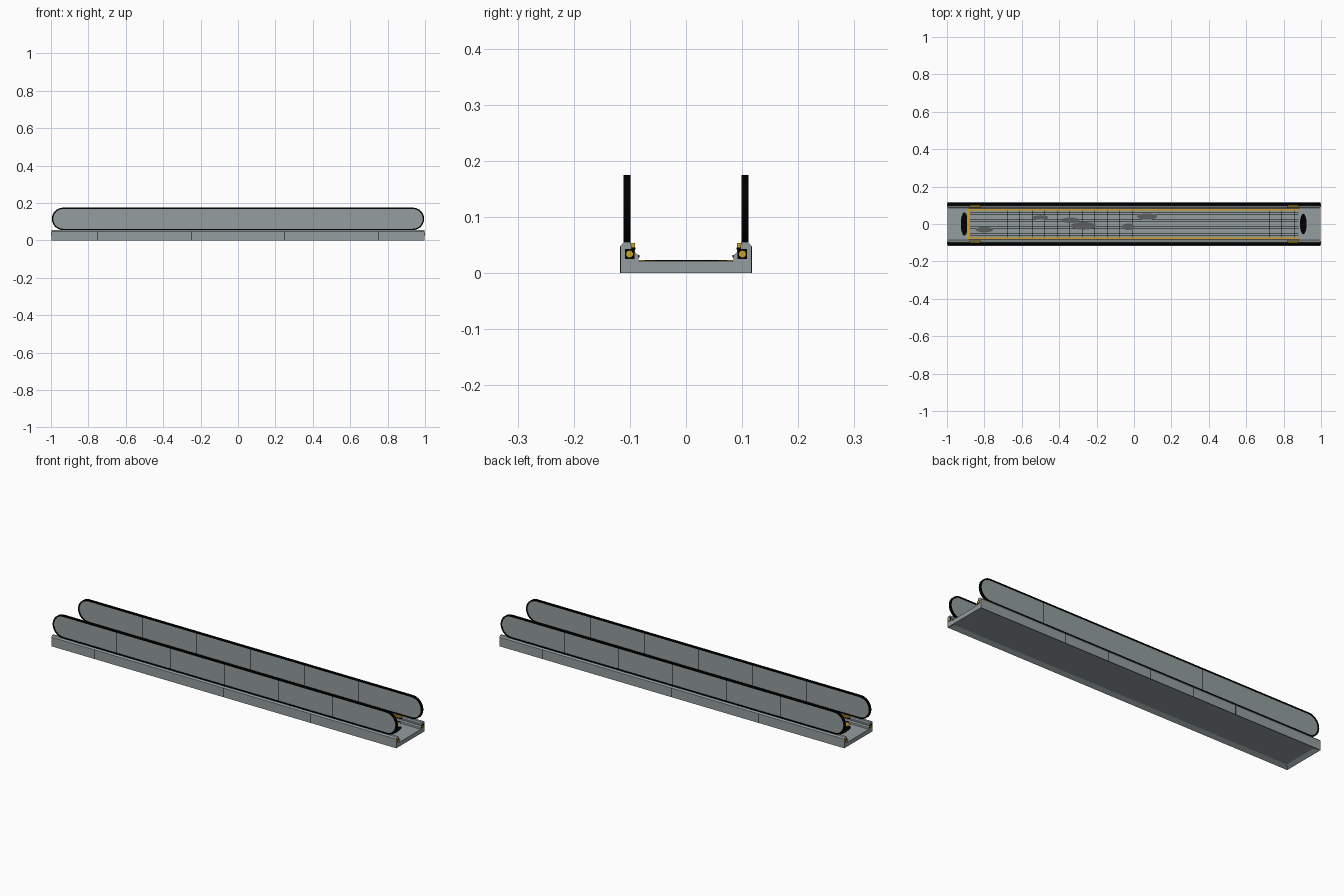
import bpy, bmesh, math
from mathutils import Matrix

if "Cube" in bpy.data.objects:
    bpy.data.objects.remove(bpy.data.objects["Cube"])


def material(name, rgb):
    m = bpy.data.materials.new(name)
    m.diffuse_color = (*rgb, 1)
    m.use_nodes = True
    m.node_tree.nodes["Principled BSDF"].inputs["Base Color"].default_value = m.diffuse_color
    return m


STEEL = material("steel grey", (0.295, 0.34, 0.342))
BLACK = material("rubber black", (0.0, 0.0, 0.0))
YELLOW = material("safety yellow", (0.62, 0.36, 0.015))
STAIN = material("stain grey", (0.11, 0.115, 0.115))


def finish(name, bm, mat):
    bmesh.ops.recalc_face_normals(bm, faces=bm.faces)
    me = bpy.data.meshes.new(name)
    bm.to_mesh(me)
    bm.free()
    me.materials.append(mat)
    ob = bpy.data.objects.new(name, me)
    bpy.context.collection.objects.link(ob)
    return ob


def boxes(name, items, mat):
    """Boxes given as (centre, size), joined as one part."""
    bm = bmesh.new()
    for c, s in items:
        bmesh.ops.create_cube(bm, size=1, matrix=Matrix.Translation(c) @ Matrix.Diagonal((*s, 1)))
    return finish(name, bm, mat)


def discs(name, items, depth, mat, axis="Z", segments=24):
    """Elliptical plates given as (centre, (radius a, radius b))."""
    bm = bmesh.new()
    for c, (a, b) in items:
        turn = Matrix.Rotation(math.pi / 2, 4, "Y") if axis == "X" else Matrix.Identity(4)
        bmesh.ops.create_cone(bm, cap_ends=True, segments=segments, radius1=1, radius2=1, depth=depth,
                              matrix=Matrix.Translation(c) @ turn @ Matrix.Diagonal((a, b, 1, 1)))
    return finish(name, bm, mat)


def stadium(half, z, r, n=16):
    """Outline with rounded ends in the XZ plane."""
    pts = []
    for side, start in ((1, -math.pi / 2), (-1, math.pi / 2)):
        for i in range(n + 1):
            a = start + math.pi * i / n
            pts.append((side * (half - r) + r * math.cos(a), z + r * math.sin(a)))
    return pts


# Trough-shaped base with stepped side skirts and a recessed underside
half = [(0.117, 0), (0.117, 0.048), (0.111, 0.055), (0.098, 0.055), (0.097, 0.043),
        (0.091, 0.042), (0.091, 0.037), (0.085, 0.032), (0.085, 0.022)]
outline = half + [(-y, z) for y, z in reversed(half)]
bm = bmesh.new()
rings = [[bm.verts.new((x, y, z)) for y, z in outline] for x in (-0.998, 0.998)]
for ring in rings:
    bm.faces.new(ring)
for i in range(len(outline)):
    j = (i + 1) % len(outline)
    bm.faces.new((rings[0][i], rings[0][j], rings[1][j], rings[1][i]))
bmesh.ops.recalc_face_normals(bm, faces=bm.faces)
bm.normal_update()
bottom = min(bm.faces, key=lambda f: f.calc_center_median().z)
bmesh.ops.inset_region(bm, faces=[bottom], thickness=0.03)
bmesh.ops.translate(bm, vec=(0, 0, 0.012), verts=bottom.verts)
finish("base", bm, STEEL)

# Balustrade panels and the handrail loops round them
CZ, R, RIM = 0.115, 0.060, 0.007
for s, side in ((-1, "front"), (1, "back")):
    y = s * 0.105
    bm = bmesh.new()
    a, b = stadium(0.995, CZ, R), stadium(0.995 - RIM, CZ, R - RIM)
    rings = [[bm.verts.new((px, y + dy, pz)) for px, pz in pts]
             for pts, dy in ((a, -0.006), (a, 0.006), (b, 0.006), (b, -0.006))]
    for k in range(4):
        p, q = rings[k], rings[(k + 1) % 4]
        for i in range(len(p)):
            j = (i + 1) % len(p)
            bm.faces.new((p[i], p[j], q[j], q[i]))
    rail = finish(side + "_handrail", bm, BLACK)
    bm = bmesh.new()
    caps = [[bm.verts.new((px, y + dy, pz)) for px, pz in stadium(0.989, CZ, R - RIM + 0.001)]
            for dy in (-0.004, 0.004)]
    for c in caps:
        bm.faces.new(c)
    for i in range(len(caps[0])):
        j = (i + 1) % len(caps[0])
        bm.faces.new((caps[0][i], caps[0][j], caps[1][j], caps[1][i]))
    panel = finish(side + "_balustrade", bm, STEEL)
    for ob in (rail, panel):
        bpy.ops.object.select_all(action="DESELECT")
        ob.select_set(True)
        bpy.context.view_layer.objects.active = ob
        bpy.ops.object.shade_smooth_by_angle(angle=math.radians(35))
    # Panel seams, on both faces
    boxes(side + "_panel_seams", [((i * 0.3125, y, CZ), (0.0013, 0.0086, 0.107)) for i in range(-2, 3)], BLACK)
    # Skirt seams and the clips under each panel
    boxes(side + "_skirt_seams", [((i * 0.25, s * 0.117, 0.024), (0.0013, 0.001, 0.047)) for i in range(-3, 4)], BLACK)
    boxes(side + "_panel_clips", [((i * 0.28, y, 0.0555), (0.008, 0.0125, 0.003)) for i in range(-3, 4)], BLACK)

# Lamps set in the four skirt ends
ends = [(sx, sy) for sx in (-1, 1) for sy in (-1, 1)]
boxes("lamp_housings", [((sx * 0.998, sy * 0.1005, 0.034), (0.003, 0.017, 0.017)) for sx, sy in ends], BLACK)
discs("end_lamps", [((sx * 0.9992, sy * 0.1005, 0.034), (0.0062, 0.0062)) for sx, sy in ends],
      0.0016, YELLOW, "X", 12)

# Yellow markers on dark mounts and brush strips along the inner skirts
boxes("marker_mounts", [((sx * 0.85, sy * 0.0945, 0.044), (0.066, 0.009, 0.004)) for sx, sy in ends], BLACK)
boxes("skirt_markers", [((sx * 0.85, sy * 0.0945, 0.0495), (0.06, 0.007, 0.008)) for sx, sy in ends], YELLOW)
boxes("skirt_brushes", [((0, sy * 0.0845, 0.030), (1.77, 0.003, 0.004)) for sy in (-1, 1)], BLACK)

# Moving tread: long grooves, pallet gaps, yellow borders
grooves = [((0, i * 0.0125, 0.0222), (1.76, 0.0024, 0.001)) for i in range(-5, 6)]
boxes("tread_grooves", grooves, BLACK)
boxes("pallet_gaps", [((i * 0.0667 - 0.01, 0, 0.0222), (0.0014, 0.146, 0.0012)) for i in range(-12, 14)], BLACK)
boxes("tread_borders", [((0, s * 0.077, 0.0222), (1.76, 0.007, 0.0016)) for s in (-1, 1)], YELLOW)
boxes("comb_strip", [((-0.885, 0, 0.0224), (0.017, 0.168, 0.0022))], YELLOW)

# Black oval mats on the landing plates
discs("landing_mats", [((-0.907, 0, 0.0225), (0.019, 0.062)), ((0.905, 0, 0.0225), (0.018, 0.055))], 0.002, BLACK)

# Worn patches on the tread
stains = [(-0.5, 0.035, 0.042, 0.012), (-0.34, 0.02, 0.047, 0.015), (-0.27, -0.01, 0.067, 0.021),
          (-0.8, -0.03, 0.047, 0.015), (-0.03, -0.015, 0.032, 0.018), (0.07, 0.04, 0.054, 0.017)]
discs("tread_stains", [((x, y, 0.0225), (a, b)) for x, y, a, b in stains], 0.002, STAIN)
